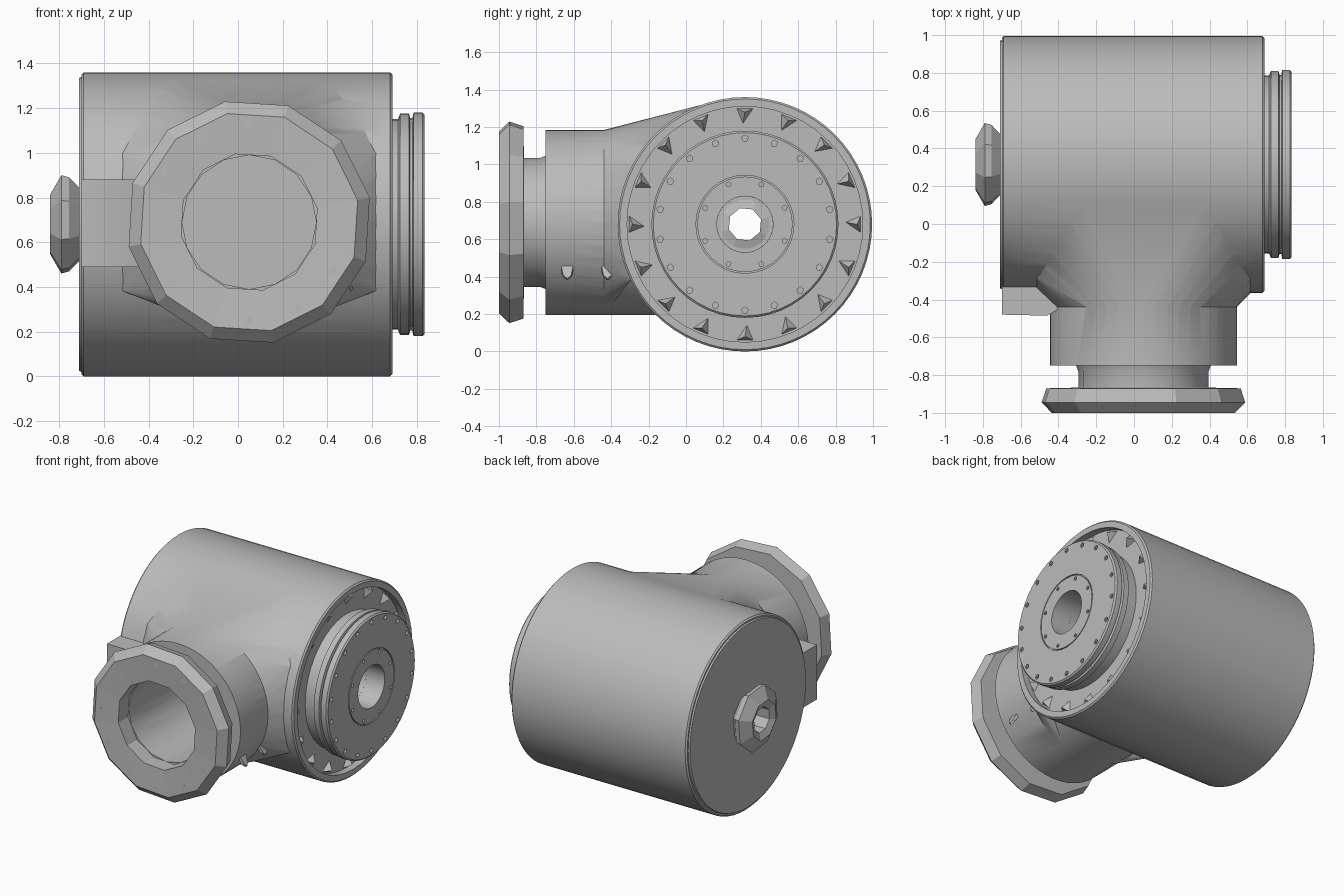
import bpy, bmesh, math
from mathutils import Vector

if "Cube" in bpy.data.objects:
    bpy.data.objects.remove(bpy.data.objects["Cube"])

grey = bpy.data.materials.new("plain grey")
grey.use_nodes = True
colour = (0.5, 0.5, 0.5, 1)
grey.diffuse_color = colour
grey.node_tree.nodes["Principled BSDF"].inputs["Base Color"].default_value = colour

DRUM = Vector((0, 0.315, 0.68))    # drum axis runs along x
NECK = Vector((0.05, 0, 0.69))     # neck axis runs along y


def finish(name, bm, smooth=True):
    bmesh.ops.remove_doubles(bm, verts=bm.verts, dist=0.0001)
    bmesh.ops.recalc_face_normals(bm, faces=bm.faces)
    mesh = bpy.data.meshes.new(name)
    bm.to_mesh(mesh)
    bm.free()
    mesh.materials.append(grey)
    ob = bpy.data.objects.new(name, mesh)
    bpy.context.collection.objects.link(ob)
    if smooth:
        shade(ob)
    return ob


def shade(ob):
    bpy.ops.object.select_all(action='DESELECT')
    bpy.context.view_layer.objects.active = ob
    ob.select_set(True)
    bpy.ops.object.shade_smooth_by_angle(angle=math.radians(32))


def around(axis, radius, pos, a):
    c, s = radius * math.cos(a), radius * math.sin(a)
    if axis == 'x':
        return DRUM + Vector((pos, c, s))
    return NECK + Vector((c, pos, s))


def lathe(name, axis, profile, sides, smooth=True, turn=0):
    """Spin a closed (radius, position) outline about the drum or neck axis."""
    bm = bmesh.new()
    rings = [[bm.verts.new(around(axis, r, p, turn + math.tau * i / sides))
              for i in range(sides)] for r, p in profile]
    for k, ring in enumerate(rings):
        nxt = rings[(k + 1) % len(rings)]
        if profile[k][0] == 0 and profile[(k + 1) % len(rings)][0] == 0:
            continue
        for i in range(sides):
            j = (i + 1) % sides
            bm.faces.new((ring[i], ring[j], nxt[j], nxt[i]))
    return finish(name, bm, smooth)


def plug(name, axis, radius, a, b, sides):
    return lathe(name, axis, [(0, a), (radius, a), (radius, b), (0, b)], sides)


def hull(name, points):
    bm = bmesh.new()
    for p in points:
        bm.verts.new(p)
    res = bmesh.ops.convex_hull(bm, input=bm.verts)
    spare = [v for v in res["geom_interior"] if isinstance(v, bmesh.types.BMVert)]
    bmesh.ops.delete(bm, geom=spare, context='VERTS')
    return finish(name, bm)


def combine(ob, other, op):
    bpy.context.view_layer.objects.active = ob
    mod = ob.modifiers.new("shape", 'BOOLEAN')
    mod.operation, mod.object, mod.solver = op, other, 'EXACT'
    bpy.ops.object.modifier_apply(modifier=mod.name)
    bpy.data.objects.remove(other)


# Drum housing with its side neck
body = lathe("housing", 'x', [(0, -0.7), (0.67, -0.7), (0.68, -0.69), (0.68, 0.68),
                              (0.67, 0.69), (0, 0.69)], 64)
combine(body, plug("neck", 'y', 0.495, -0.75, 0.2, 48), 'UNION')

# Blend that sweeps from the neck up to the top of the drum
blend = [around('y', 0.494, -0.44, math.tau * i / 48) for i in range(48)]
for i in range(13):
    a = math.radians(98 + 9 * i)
    half = 0.3 + 0.27 * min(1, i / 6)
    for side in (-1, 1):
        blend.append(around('x', 0.677, NECK.x + side * half, a))
combine(body, hull("blend", blend), 'UNION')

# Cable boss on the front beside the neck
boss = [(x, y, z) for x, y in ((-0.7, -0.48), (-0.46, -0.485), (-0.38, -0.44), (-0.7, 0), (-0.38, 0))
        for z in (0.49, 0.88)]
combine(body, hull("cable_boss", boss), 'UNION')

# Bores and the recessed ring at the drive end
combine(body, plug("neck_bore", 'y', 0.3, -1.1, 0.1, 16), 'DIFFERENCE')
combine(body, plug("shaft_bore", 'x', 0.15, -0.8, 0.9, 32), 'DIFFERENCE')
combine(body, lathe("ring_cut", 'x', [(0.47, 0.64), (0.63, 0.64), (0.63, 0.8), (0.47, 0.8)], 48),
        'DIFFERENCE')
shade(body)

# Thin end cap and faceted hollow nut on the left
lathe("end_cap", 'x', [(0.13, -0.71), (0.655, -0.71), (0.665, -0.69), (0.13, -0.69)], 48)
lathe("hollow_nut", 'x', [(0.09, -0.82), (0.14, -0.84), (0.23, -0.79), (0.22, -0.755),
                          (0.16, -0.7), (0.09, -0.68)], 8, False, 0.3)

# Drive disc with two grooves
disc = lathe("drive_disc", 'x', [(0.15, 0.6), (0.47, 0.6), (0.47, 0.715), (0.495, 0.725),
                                 (0.495, 0.765), (0.475, 0.77), (0.475, 0.78), (0.5, 0.785),
                                 (0.5, 0.825), (0.49, 0.835), (0.15, 0.835)], 48)


def screw_holes(count, orbit, size):
    bm = bmesh.new()
    for i in range(count):
        c = around('x', orbit, 0.835, math.tau * (i + 0.5) / count)
        res = bmesh.ops.create_cone(bm, cap_ends=True, segments=5, radius1=size,
                                    radius2=size, depth=0.06)
        for v in res["verts"]:
            v.co = c + Vector((v.co.z, v.co.x, v.co.y))
    combine(disc, finish("holes", bm, False), 'DIFFERENCE')


screw_holes(18, 0.46, 0.018)
screw_holes(8, 0.23, 0.014)
groove = lathe("groove", 'x', [(0.255, 0.825), (0.262, 0.825), (0.262, 0.85), (0.255, 0.85)], 32)
combine(disc, groove, 'DIFFERENCE')
shade(disc)

# Small wedge teeth inside the recessed ring
bm = bmesh.new()
for i in range(16):
    a = math.tau * i / 16
    base = [bm.verts.new(around('x', r, 0.64, a + d))
            for r, d in ((0.62, -0.07), (0.62, 0.07), (0.54, 0.02))]
    tip = bm.verts.new(around('x', 0.6, 0.685, a))
    bm.faces.new(base)
    for k in range(3):
        bm.faces.new((base[k], base[(k + 1) % 3], tip))
finish("ring_teeth", bm, False)

# Collar and faceted flange on the neck
lathe("neck_collar", 'y', [(0.3, -0.88), (0.345, -0.88), (0.345, -0.78), (0.36, -0.74),
                           (0.3, -0.74)], 16)
lathe("flange", 'y', [(0.31, -0.99), (0.495, -1.0), (0.55, -0.945), (0.525, -0.87),
                      (0.31, -0.865)], 12, False, 0.2)

# Flange screws
bm = bmesh.new()
for i in range(12):
    c = around('y', 0.44, -0.995, math.tau * i / 12)
    res = bmesh.ops.create_cone(bm, cap_ends=True, segments=3, radius1=0.025,
                                radius2=0.012, depth=0.008)
    for v in res["verts"]:
        v.co = c + Vector((v.co.x, v.co.z, v.co.y))
finish("flange_screws", bm, False)

# Oval plugs on the right flank of the neck
for n, y in enumerate((-0.635, -0.42)):
    bm = bmesh.new()
    bmesh.ops.create_cone(bm, cap_ends=True, segments=8, radius1=0.07, radius2=0.06, depth=0.02)
    for v in bm.verts:
        v.co = (v.co.z + 0.478 - 0.5 * (0.45 - (v.co.y + 0.45)) * -1, y + v.co.x * 0.5, v.co.y + 0.45)
    finish("neck_plug_%d" % (n + 1), bm, False)
